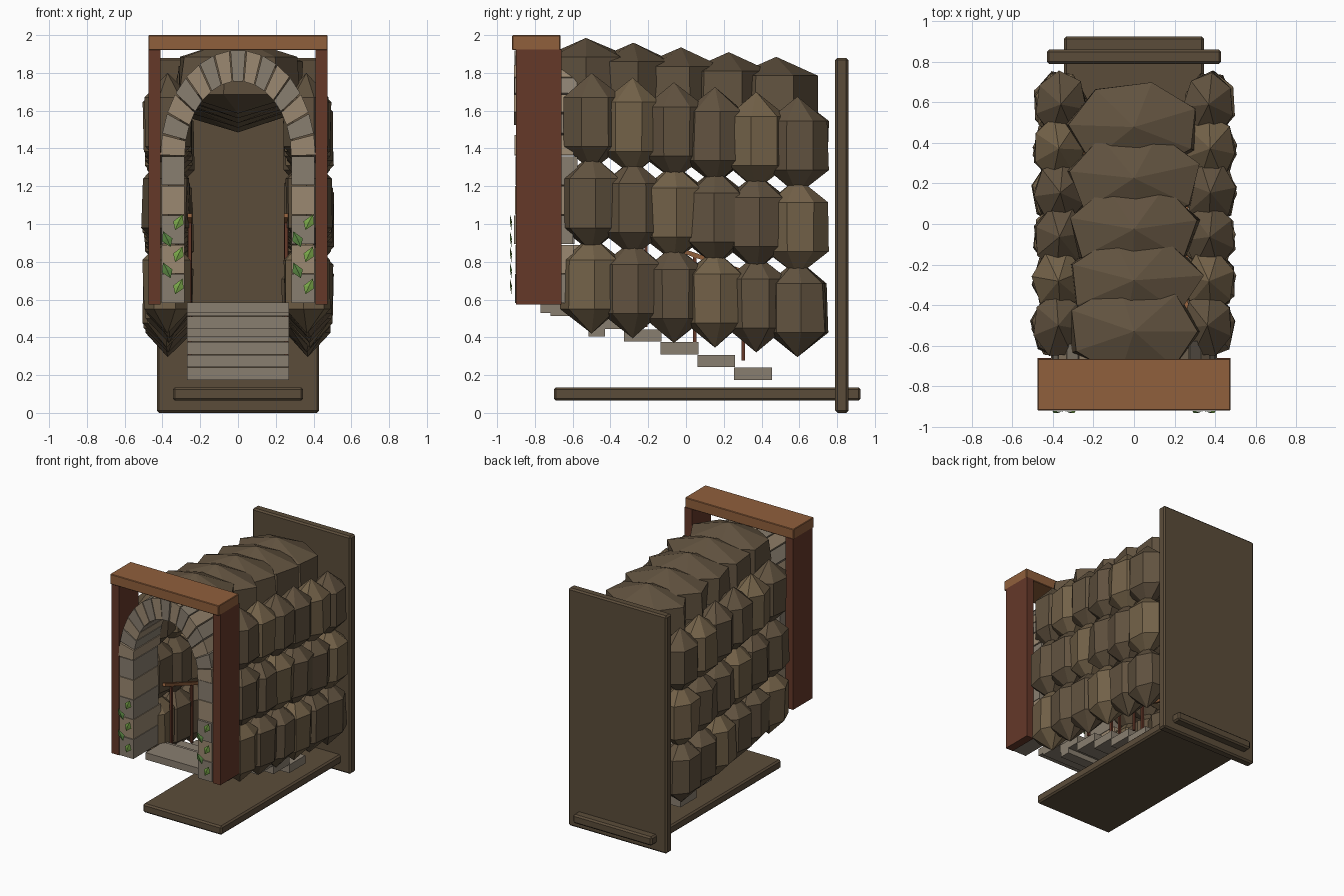
import bpy, bmesh, math, random
from mathutils import Vector

if "Cube" in bpy.data.objects:
    bpy.data.objects.remove(bpy.data.objects["Cube"])

random.seed(4)


def mat(name, r, g, b):
    m = bpy.data.materials.new(name)
    m.diffuse_color = (r, g, b, 1)
    m.use_nodes = True
    m.node_tree.nodes["Principled BSDF"].inputs["Base Color"].default_value = m.diffuse_color
    return m


EARTH = mat("earth", .105, .073, .042)
ROCK = mat("rock", .12, .085, .05)
ROCK_LIGHT = mat("rock_light", .17, .12, .065)
STONE = mat("stone", .25, .21, .16)
STONE_TAN = mat("stone_tan", .33, .25, .165)
POST = mat("post_wood", .13, .04, .022)
BEAM = mat("beam_wood", .28, .115, .045)
LEAF = mat("leaf", .2, .4, .07)
LEAF_DARK = mat("leaf_dark", .11, .26, .06)


def finish(name, bm, material):
    bmesh.ops.recalc_face_normals(bm, faces=bm.faces[:])
    me = bpy.data.meshes.new(name)
    bm.to_mesh(me)
    bm.free()
    me.materials.append(material)
    ob = bpy.data.objects.new(name, me)
    bpy.context.collection.objects.link(ob)
    return ob


def box(name, x, y, z, material, bevel=0):
    """Box from (min, max) ranges."""
    bm = bmesh.new()
    bmesh.ops.create_cube(bm, size=1)
    for v in bm.verts:
        v.co = Vector([(r[0] + r[1]) / 2 + c * (r[1] - r[0]) for r, c in zip((x, y, z), v.co)])
    ob = finish(name, bm, material)
    if bevel:
        mod = ob.modifiers.new("bevel", 'BEVEL')
        mod.width = bevel
        mod.segments = 1
    return ob


def prism(name, pts, y0, y1, material):
    """Extrude an xz polygon along y."""
    bm = bmesh.new()
    a = [bm.verts.new((x, y0, z)) for x, z in pts]
    b = [bm.verts.new((x, y1, z)) for x, z in pts]
    n = len(pts)
    bm.faces.new(a)
    bm.faces.new(b)
    for i in range(n):
        bm.faces.new((a[i], a[(i + 1) % n], b[(i + 1) % n], b[i]))
    return finish(name, bm, material)


def rock(name, center, radius, material, turn=0, n=7, jitter=.05):
    """Faceted boulder: two tips and two rings."""
    bm = bmesh.new()
    rx, ry, rz = radius
    c = Vector(center)

    def vert(x, y, z):
        k = 1 + random.uniform(-jitter, jitter)
        return bm.verts.new(c + Vector((x * rx * k, y * ry * k, z * rz)))
    top, bottom = vert(0, 0, 1), vert(0, 0, -1)
    rings = []
    for z in (.5, -.5):
        rings.append([vert(.88 * math.cos(turn + i * math.tau / n),
                           .88 * math.sin(turn + i * math.tau / n), z) for i in range(n)])
    up, lo = rings
    for i in range(n):
        j = (i + 1) % n
        bm.faces.new((top, up[i], up[j]))
        bm.faces.new((up[i], lo[i], lo[j], up[j]))
        bm.faces.new((bottom, lo[j], lo[i]))
    return finish(name, bm, material)


# Back wall and floor slabs
box("back_wall", (-.43, .43), (.79, .86), (0, 1.88), EARTH, .012)
box("floor_slab", (-.345, .345), (-.70, .925), (.065, .135), EARTH, .012)

# Rock side walls, three rows of six, sinking toward the back
for side, sx in (("right", 1), ("left", -1)):
    for r in range(3):
        for c in range(6):
            rock(f"{side}_wall_rock_{r}_{c}",
                 (sx * (.37 + random.uniform(-.01, .01)), -.5 + .218 * c, .68 + .43 * r - .025 * c),
                 (.145, .185, .26), ROCK_LIGHT if (r + c) % 3 == 0 else ROCK,
                 random.uniform(0, .9))

# Rock ceiling
for i in range(5):
    rock(f"roof_rock_{i}", (0, -.53 + .252 * i, 1.785 - .025 * i), (.375, .265, .2), ROCK, .1 * i)

# Stairs descending to the back, with landing
for k in range(6):
    y, z = .255 - .1945 * k, .175 + .0675 * k
    box(f"step_{k}", (-.27, .27), (y, y + .2), (z, z + .064), STONE)
box("landing", (-.27, .27), (-.77, -.55), (.53, .585), STONE)
box("step_support", (-.27, .27), (-.515, -.43), (.405, .45), STONE)

# Entrance frame
for side, sx in (("right", 1), ("left", -1)):
    box(f"{side}_frame_post", sorted((sx * .41, sx * .475)), (-.90, -.66), (.575, 1.925), POST)
box("frame_lintel", (-.475, .475), (-.92, -.665), (1.92, 2.0), BEAM, .004)

# Stone jambs and elliptical arch
FRONT, BACK, SPRING, GAP = -.9, -.6, 1.36, .004
for side, sx in (("right", 1), ("left", -1)):
    for i in range(5):
        z = .58 + .156 * i
        box(f"{side}_jamb_stone_{i}", sorted((sx * .282, sx * .405)),
            (FRONT - random.uniform(0, .01), BACK + random.uniform(0, .04)),
            (z + GAP / 2, z + .156 - GAP / 2), STONE_TAN if i % 2 else STONE)
N = 15
for i in range(N):
    a0, a1 = math.pi * i / N + .008, math.pi * (i + 1) / N - .008
    pts = [(rx * math.cos(a), SPRING + rz * math.sin(a))
           for rx, rz, a in ((.282, .396, a0), (.41, .56, a0), (.41, .56, a1), (.282, .396, a1))]
    prism(f"arch_stone_{i}", pts, FRONT - random.uniform(0, .01),
          BACK + random.uniform(0, .04), STONE if i % 2 else STONE_TAN)

# Hand rails following the stairs
for side, sx in (("right", 1), ("left", -1)):
    x = sx * .255
    rail = box(f"{side}_hand_rail", (-.012, .012), (-.5, .5), (-.012, .012), BEAM)
    start, end = Vector((x, -.56, 1.045)), Vector((x, .38, .72))
    d = end - start
    rail.location = (start + end) / 2
    rail.scale.y = d.length
    rail.rotation_euler.x = math.atan2(d.z, d.y)
    for i in range(4):
        y = -.47 + .258 * i
        z = 1.045 - .346 * (y + .56)
        box(f"{side}_rail_post_{i}", (x - .009, x + .009), (y - .009, y + .009), (z - .47, z), POST)

# Ivy leaves on the jambs
for side, cx, s in (("right", .345, 1), ("left", -.345, 1)):
    for i, z in enumerate((.67, .755, .84, .92, 1.01)):
        t = 1 if i % 2 == 0 else -1
        x = cx + t * .03
        bm = bmesh.new()
        tip, base, l, r, mid = [bm.verts.new((x + px * t, py, z + pz)) for px, py, pz in (
            (.022, -.932, .042), (-.018, -.925, -.042), (-.028, -.922, .004),
            (.027, -.922, -.012), (0, -.932, 0))]
        for tri in ((tip, l, mid), (l, base, mid), (base, r, mid), (r, tip, mid)):
            bm.faces.new(tri)
        finish(f"{side}_leaf_{i}", bm, LEAF if t > 0 else LEAF_DARK)
